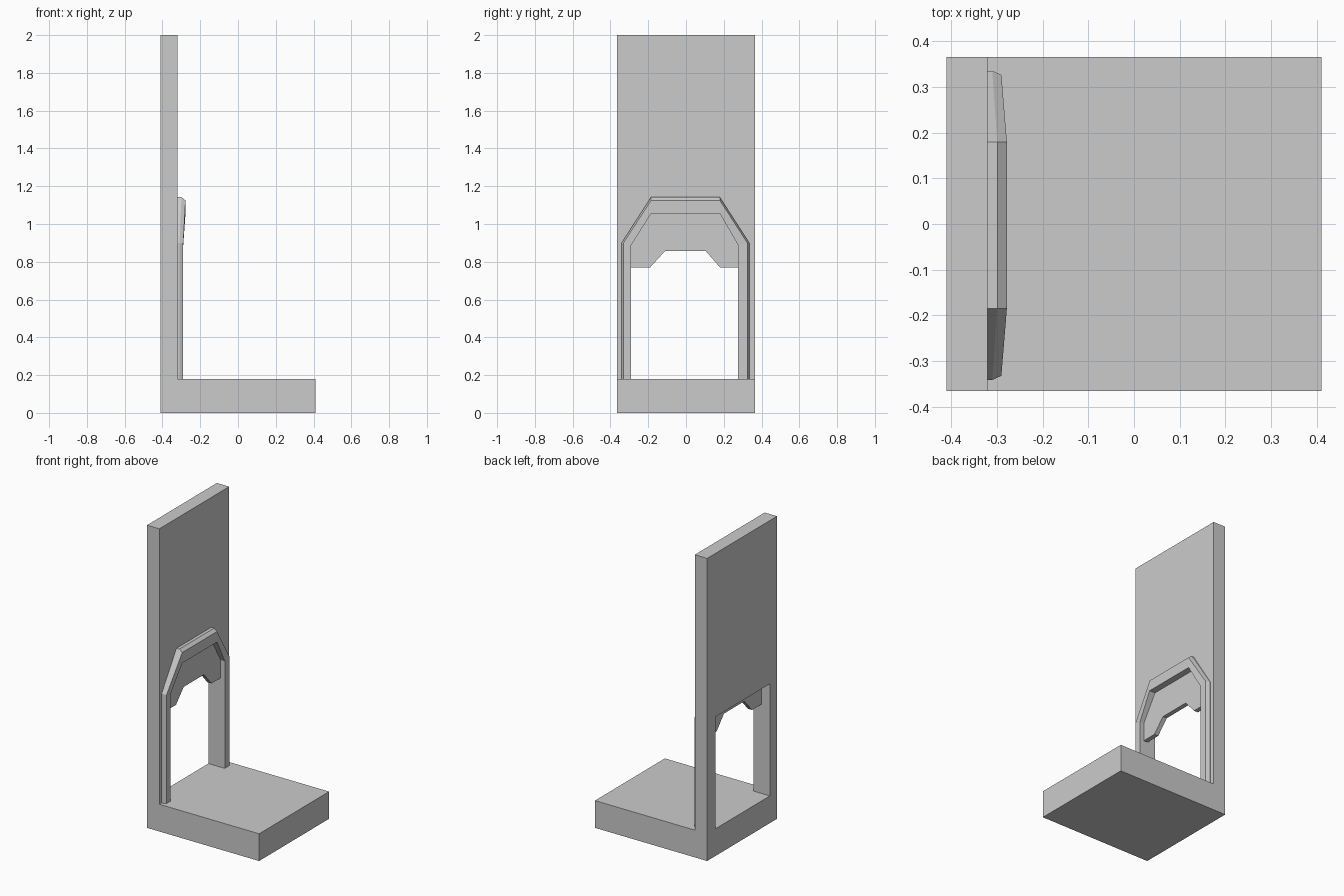
import bpy, bmesh

if "Cube" in bpy.data.objects:
    bpy.data.objects.remove(bpy.data.objects["Cube"])

BACK, FACE = -0.41, -0.32          # wall thickness in x
HALF = 0.365                       # half depth in y
SILL = 0.18                        # top of the base slab
Y0, Y1 = -0.29, 0.276              # door opening sides


def finish(name, bm):
    bmesh.ops.recalc_face_normals(bm, faces=bm.faces[:])
    mesh = bpy.data.meshes.new(name)
    bm.to_mesh(mesh)
    bm.free()
    obj = bpy.data.objects.new(name, mesh)
    bpy.context.collection.objects.link(obj)
    return obj


def plate(name, outline, x0, x1):
    """Extrude a (y, z) outline along x."""
    bm = bmesh.new()
    face = bm.faces.new([bm.verts.new((x0, y, z)) for y, z in outline])
    ext = bmesh.ops.extrude_face_region(bm, geom=[face])
    moved = [v for v in ext["geom"] if isinstance(v, bmesh.types.BMVert)]
    bmesh.ops.translate(bm, verts=moved, vec=(x1 - x0, 0, 0))
    return finish(name, bm)


# Floor slab
plate("base_slab", [(-HALF, 0), (HALF, 0), (HALF, SILL), (-HALF, SILL)], BACK, -BACK)

# Tall wall with a rectangular doorway
LINTEL = 0.92
plate("wall", [(-HALF, SILL), (Y0, SILL), (Y0, LINTEL), (Y1, LINTEL),
               (Y1, SILL), (HALF, SILL), (HALF, 2), (-HALF, 2)], BACK, FACE)

# Thin notched panel hanging in the doorway, flush with the wall's face
plate("door_header", [(Y0, LINTEL), (Y0, 0.77), (-0.19, 0.77), (-0.11, 0.858),
                      (0.103, 0.858), (0.18, 0.77), (Y1, 0.77), (Y1, LINTEL)], -0.35, FACE)


# Bevelled arch frame: one section (half width, z, x) per bend, mirrored in y
foot = [(0.338, SILL, FACE), (0.338, SILL, -0.31), (0.329, SILL, -0.29),
        (0.283, SILL, -0.29), (0.283, SILL, FACE)]
shoulder = [(w, z, x) for (w, _, x), z in zip(foot, (0.9, 0.9, 0.898, 0.888, 0.888))]
crown = [(0.182, 1.142, FACE), (0.182, 1.142, -0.299), (0.182, 1.125, -0.278),
         (0.182, 1.055, -0.278), (0.182, 1.055, FACE)]
MID = (Y0 + Y1) / 2 + 0.004
sections = [(s, -1) for s in (foot, shoulder, crown)] + [(s, 1) for s in (crown, shoulder, foot)]

bm = bmesh.new()
rings = []
for sec, side in sections:
    rings.append([bm.verts.new((x, (Y0 if side < 0 else Y1) if w == 0.283 else MID + side * w, z))
                  for w, z, x in sec])
for a, b in zip(rings, rings[1:]):
    for i in range(5):
        j = (i + 1) % 5
        bm.faces.new((a[i], a[j], b[j], b[i]))
bm.faces.new(rings[0])
bm.faces.new(rings[-1])
finish("arch_frame", bm)
